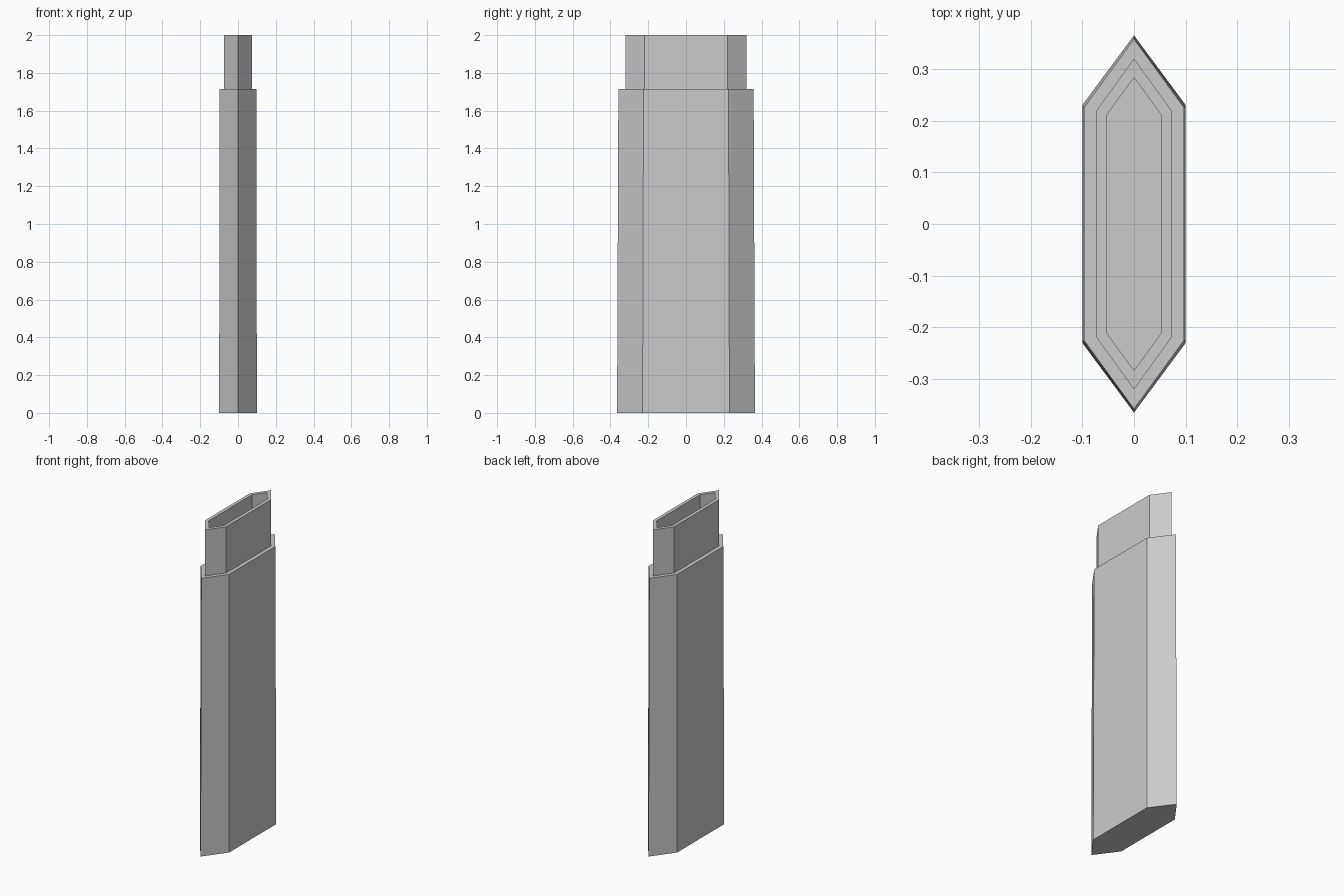
import bpy
import bmesh

cube = bpy.data.objects.get("Cube")
if cube:
    bpy.data.objects.remove(cube, do_unlink=True)

grey = bpy.data.materials.new("light grey")
grey.use_nodes = True
grey.diffuse_color = (0.6, 0.6, 0.6, 1)
grey.node_tree.nodes["Principled BSDF"].inputs["Base Color"].default_value = (0.6, 0.6, 0.6, 1)


def hex_ring(bm, half_width, shoulder, tip, z):
    """Long hexagon with its points on the front and back."""
    outline = [(0, -tip), (half_width, -shoulder), (half_width, shoulder),
               (0, tip), (-half_width, shoulder), (-half_width, -shoulder)]
    return [bm.verts.new((x, y, z)) for x, y in outline]


def loft(name, sections):
    """Skin a stack of hexagons and cap both ends."""
    bm = bmesh.new()
    rings = [hex_ring(bm, *s) for s in sections]
    for low, high in zip(rings, rings[1:]):
        for i in range(len(low)):
            j = (i + 1) % len(low)
            bm.faces.new((low[i], low[j], high[j], high[i]))
    bm.faces.new(rings[0][::-1])
    bm.faces.new(rings[-1])
    bmesh.ops.recalc_face_normals(bm, faces=bm.faces)
    mesh = bpy.data.meshes.new(name)
    bm.to_mesh(mesh)
    bm.free()
    mesh.materials.append(grey)
    obj = bpy.data.objects.new(name, mesh)
    bpy.context.collection.objects.link(obj)
    return obj


SHOULDER_Z = 1.715

# Slightly tapered body, stepped shoulder, upright neck and its hollow mouth
loft("hexagonal_case", [
    (0.10, 0.23, 0.365, 0),
    (0.097, 0.225, 0.358, SHOULDER_Z),
    (0.073, 0.219, 0.32, SHOULDER_Z),
    (0.073, 0.219, 0.32, 2),
    (0.052, 0.212, 0.283, 2),
    (0.052, 0.212, 0.283, SHOULDER_Z),
])
